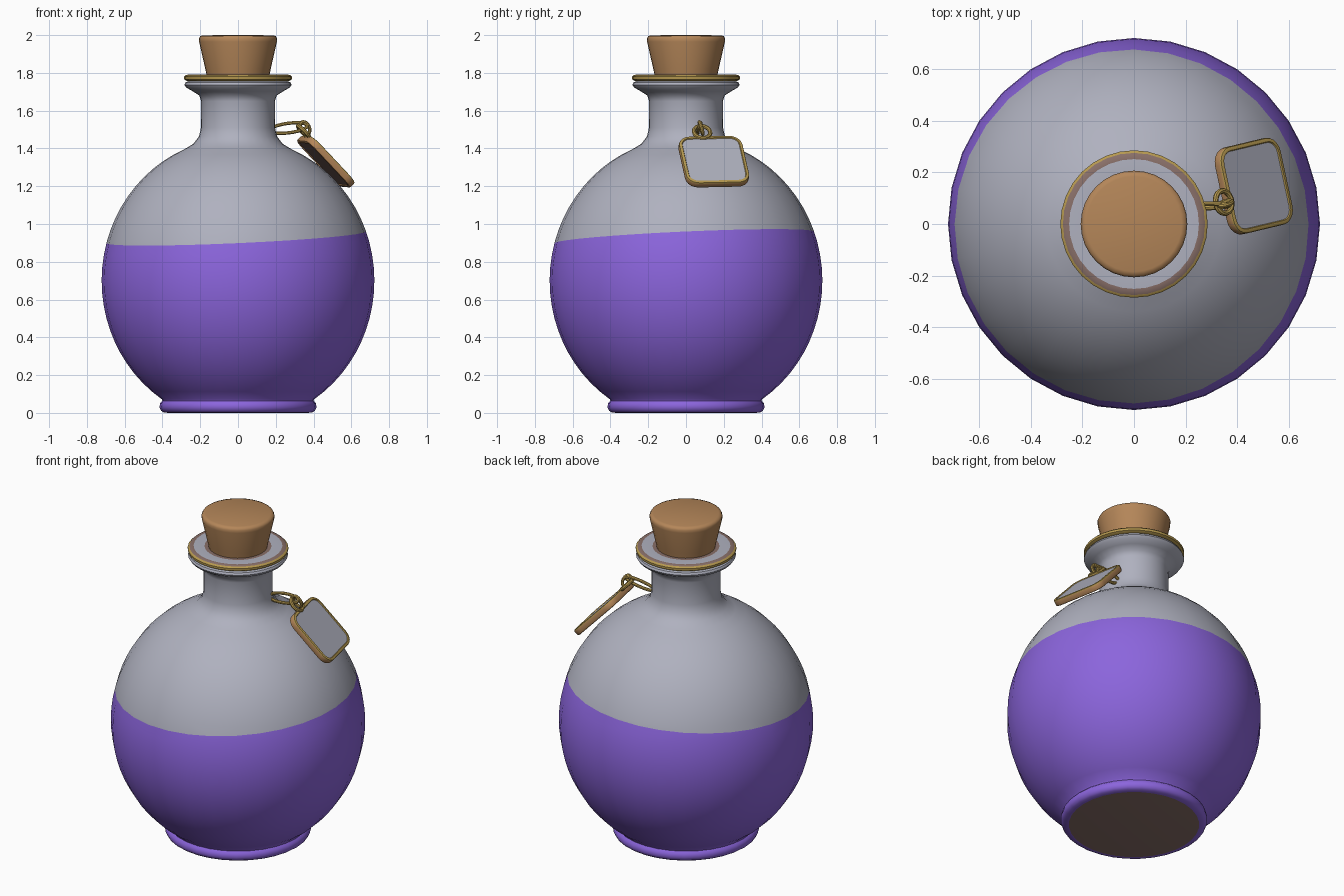
import bpy, bmesh, math
from mathutils import Vector, Matrix

cube = bpy.data.objects.get("Cube")
if cube:
    bpy.data.objects.remove(cube, do_unlink=True)


def material(name, r, g, b):
    m = bpy.data.materials.new(name)
    m.use_nodes = True
    m.diffuse_color = (r, g, b, 1)
    m.node_tree.nodes["Principled BSDF"].inputs["Base Color"].default_value = (r, g, b, 1)
    return m


glass = material("grey glass", 0.43, 0.44, 0.52)
purple = material("purple liquid", 0.26, 0.13, 0.72)
cork = material("cork brown", 0.46, 0.24, 0.1)
gold = material("gold", 0.47, 0.32, 0.08)
brown = material("dull brown", 0.25, 0.16, 0.14)


def finish(name, bm, mats, angle=40):
    """Turn a bmesh into a smooth-shaded object."""
    me = bpy.data.meshes.new(name)
    bm.to_mesh(me)
    bm.free()
    for m in mats:
        me.materials.append(m)
    me.shade_smooth()
    me.set_sharp_from_angle(angle=math.radians(angle))
    ob = bpy.data.objects.new(name, me)
    bpy.context.collection.objects.link(ob)
    return ob


def lathe(profile, steps=32):
    """Spin (radius, height) points about the z axis."""
    bm = bmesh.new()
    vs = [bm.verts.new((r, 0, z)) for r, z in profile]
    es = [bm.edges.new(p) for p in zip(vs, vs[1:])]
    bmesh.ops.spin(bm, geom=vs + es, cent=(0, 0, 0), axis=(0, 0, 1),
                   angle=math.tau, steps=steps, use_duplicate=False)
    bmesh.ops.remove_doubles(bm, verts=bm.verts[:], dist=0.0005)
    bmesh.ops.recalc_face_normals(bm, faces=bm.faces[:])
    return bm


# Flask body: foot, egg-shaped belly, neck and flared mouth
foot = [(0, 0), (0.37, 0), (0.395, 0.003), (0.408, 0.012), (0.416, 0.03),
        (0.412, 0.052), (0.4, 0.064)]
belly = []
for i in range(25):
    a = math.radians(-56 + i * 123 / 24)
    belly.append((0.722 * math.cos(a), 0.70 + 0.757 * math.sin(a)))
neck = [(0.237, 1.424), (0.207, 1.463), (0.196, 1.51), (0.195, 1.65), (0.205, 1.68),
        (0.24, 1.703), (0.274, 1.722), (0.284, 1.737), (0.278, 1.75), (0.26, 1.757), (0, 1.757)]
bm = lathe(foot + belly + neck)

# Liquid level: a slightly tilted cut
level, tilt = Vector((0, 0, 0.93)), Vector((-0.045, -0.045, 1)).normalized()
bmesh.ops.bisect_plane(bm, geom=bm.verts[:] + bm.edges[:] + bm.faces[:],
                       plane_co=level, plane_no=tilt, dist=0.0001)
for f in bm.faces:
    c = f.calc_center_median()
    if c.z < 0.001:
        f.material_index = 2
    elif (c - level).dot(tilt) < 0:
        f.material_index = 1
finish("flask_body", bm, [glass, purple, brown])

# Gilded collar on the mouth
bm = lathe([(0, 1.757), (0.27, 1.757), (0.285, 1.766), (0.286, 1.78), (0.276, 1.789),
            (0.252, 1.792), (0.19, 1.79), (0, 1.79)])
for f in bm.faces:
    c = f.calc_center_median()
    r = math.hypot(c.x, c.y)
    if c.z > 1.787:
        f.material_index = 2 if 0.2 < r < 0.25 else 1
finish("mouth_collar", bm, [gold, brown, glass])

# Cork stopper
finish("cork_stopper", lathe([(0, 1.78), (0.165, 1.78), (0.173, 1.82), (0.206, 1.965),
                              (0.207, 1.982), (0.201, 1.994), (0.185, 1.999), (0, 2.0)]), [cork], 60)

# Hanging tag: rounded square plate lying along the shoulder
down = Vector((0.23, 0.055, -0.245)).normalized()
side = Vector((-0.09, 0.335, 0.025))
side = (side - down * side.dot(down)).normalized()
out = down.cross(side)
frame = Matrix((down, side, out)).transposed().to_4x4()
frame.translation = (0.465, 0.147, 1.33)

half, corner, thick = 0.172, 0.065, 0.04
bm = bmesh.new()
outline = []
for q in range(4):
    for k in range(6):
        a = math.pi / 2 * (q + k / 5)
        mid = math.pi / 2 * (q + 0.5)
        d = (half - corner) * math.sqrt(2)
        outline.append(bm.verts.new((d * math.cos(mid) + corner * math.cos(a),
                                     d * math.sin(mid) + corner * math.sin(a), -thick / 2)))
base = bm.faces.new(outline)
top = bmesh.ops.extrude_face_region(bm, geom=[base])["geom"]
bmesh.ops.translate(bm, verts=[g for g in top if isinstance(g, bmesh.types.BMVert)],
                    vec=(0, 0, thick))
bmesh.ops.recalc_face_normals(bm, faces=bm.faces[:])
rims = [e for e in bm.edges if any(abs(f.normal.z) > 0.9 for f in e.link_faces)]
bmesh.ops.bevel(bm, geom=rims, offset=0.008, segments=2, affect='EDGES', profile=0.5)
caps = [f for f in bm.faces if len(f.verts) > 8]
for f in bm.faces:
    f.material_index = 1 if f.calc_center_median().z > 0 else 2
for f in caps:
    up = f.normal.z > 0
    bmesh.ops.inset_region(bm, faces=[f], thickness=0.008, depth=0)
    bmesh.ops.inset_region(bm, faces=[f], thickness=0.003, depth=-0.005)
    f.material_index = 0 if up else 3
for f in bm.faces:
    if abs(f.normal.z) < 0.3 and abs(f.calc_center_median().z) < 0.01:
        f.material_index = 2
bm.transform(frame)
finish("hanging_tag", bm, [glass, gold, cork, brown])


def wire_loop(name, centre, x_axis, y_axis, rx, ry, wire=0.0095, n=24, m=8):
    """Closed oval of round wire lying in the plane of two axes."""
    x_axis, y_axis = Vector(x_axis).normalized(), Vector(y_axis).normalized()
    normal = x_axis.cross(y_axis)
    bm = bmesh.new()
    rings = []
    for i in range(n):
        a = math.tau * i / n
        spoke = (x_axis * math.cos(a) * ry + y_axis * math.sin(a) * rx).normalized()
        p = Vector(centre) + x_axis * math.cos(a) * rx + y_axis * math.sin(a) * ry
        rings.append([bm.verts.new(p + wire * (spoke * math.cos(math.tau * j / m)
                                               + normal * math.sin(math.tau * j / m)))
                      for j in range(m)])
    for i in range(n):
        r, s = rings[i], rings[(i + 1) % n]
        for j in range(m):
            k = (j + 1) % m
            bm.faces.new((r[j], s[j], s[k], r[k]))
    bmesh.ops.recalc_face_normals(bm, faces=bm.faces[:])
    return finish(name, bm, [gold])


# Wire link from the neck and the ring through the tag
wire_loop("neck_link", (0.268, 0.07, 1.508), (1, 0.02, 0.12), (0, 0.35, 1), 0.1, 0.027)
wire_loop("tag_ring", (0.348, 0.085, 1.487), down, side, 0.044, 0.044, 0.011)
wire_loop("joining_ring", (0.355, 0.08, 1.508), (0.5, 0.3, -1), (1, 0, 0.5), 0.036, 0.022)
